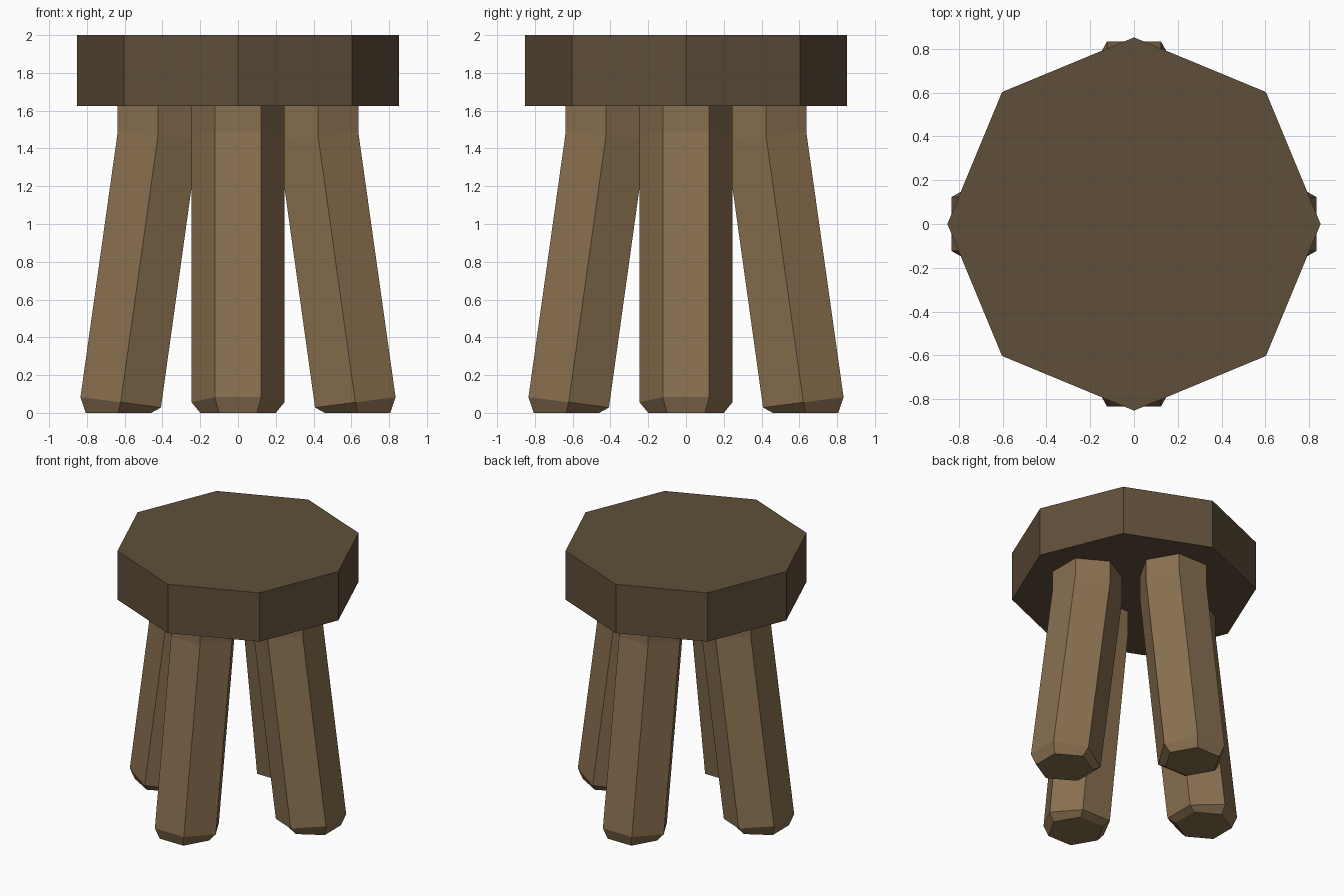
import bpy, bmesh
from math import radians, sin, cos
from mathutils import Matrix

if "Cube" in bpy.data.objects:
    bpy.data.objects.remove(bpy.data.objects["Cube"])


def material(name, rgb):
    m = bpy.data.materials.new(name)
    m.diffuse_color = (*rgb, 1)
    m.use_nodes = True
    m.node_tree.nodes["Principled BSDF"].inputs["Base Color"].default_value = m.diffuse_color
    return m


def loft(name, rings, mat, turn=0):
    """Skin equal-length rings of points into a capped solid, turned about z."""
    bm = bmesh.new()
    loops = [[bm.verts.new(p) for p in ring] for ring in rings]
    n = len(loops[0])
    for a, b in zip(loops, loops[1:]):
        for i in range(n):
            j = (i + 1) % n
            bm.faces.new((a[i], a[j], b[j], b[i]))
    bm.faces.new(loops[0][::-1])
    bm.faces.new(loops[-1])
    bm.transform(Matrix.Rotation(radians(turn), 4, 'Z'))
    bmesh.ops.recalc_face_normals(bm, faces=bm.faces)
    me = bpy.data.meshes.new(name)
    bm.to_mesh(me)
    bm.free()
    me.materials.append(mat)
    ob = bpy.data.objects.new(name, me)
    bpy.context.collection.objects.link(ob)
    return ob


def ring(sides, radius, cx, cz, start=0, tilt=0):
    """Polygon ring; tilt raises the outer side by tilt per unit of x."""
    pts = []
    for i in range(sides):
        a = radians(start + 360 * i / sides)
        dx, dy = radius * cos(a), radius * sin(a)
        pts.append((cx + dx, dy, cz + tilt * dx))
    return pts


dark_wood = material("dark_wood", (0.115, 0.078, 0.042))
light_wood = material("light_wood", (0.25, 0.16, 0.08))

# Octagonal seat
loft("seat", [ring(8, 0.853, 0, 1.625), ring(8, 0.853, 0, 2.0)], dark_wood)

# Hexagonal splayed legs: worn foot, straight shaft, upright top under the seat
leg_rings = [
    ring(6, 0.20, 0.633, 0, 30),
    ring(6, 0.246, 0.621, 0.056, 30, 0.13),
    ring(6, 0.246, 0.424, 1.465, 30, 0.10),
    ring(6, 0.246, 0.424, 1.65, 30),
]
for name, turn in (("right_leg", 0), ("back_leg", 90), ("left_leg", 180), ("front_leg", 270)):
    loft(name, leg_rings, light_wood, turn)
